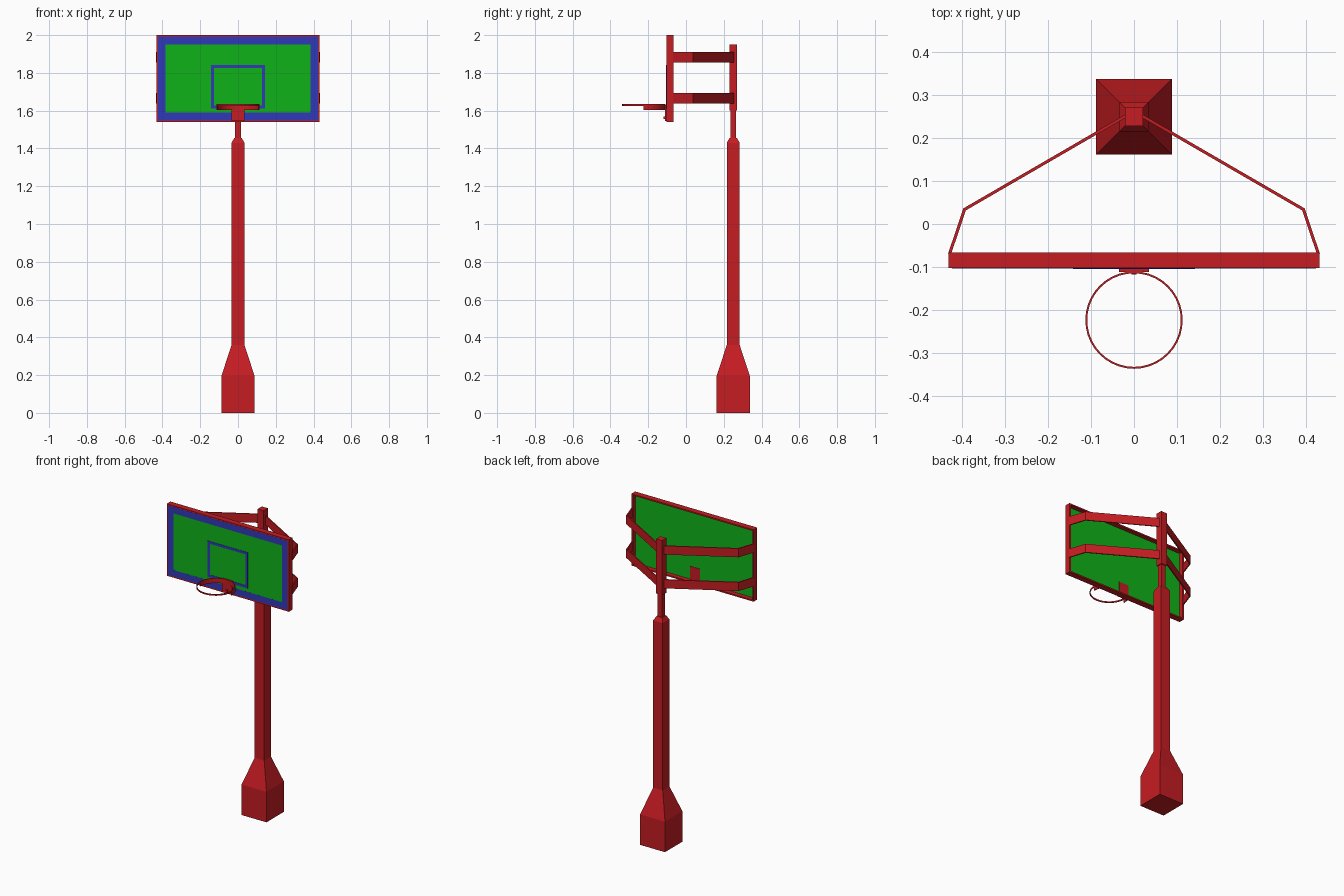
import bpy, bmesh, math

if "Cube" in bpy.data.objects:
    bpy.data.objects.remove(bpy.data.objects["Cube"])


def material(name, rgb):
    m = bpy.data.materials.new(name)
    m.diffuse_color = (*rgb, 1)
    m.use_nodes = True
    m.node_tree.nodes["Principled BSDF"].inputs["Base Color"].default_value = m.diffuse_color
    return m


RED = material("red_paint", (0.56, 0.012, 0.016))
BLUE = material("blue_paint", (0.03, 0.04, 0.48))
GREEN = material("green_paint", (0.005, 0.45, 0.01))


def finish(name, bm, mat):
    bmesh.ops.recalc_face_normals(bm, faces=bm.faces)
    me = bpy.data.meshes.new(name)
    bm.to_mesh(me)
    bm.free()
    me.materials.append(mat)
    ob = bpy.data.objects.new(name, me)
    bpy.context.collection.objects.link(ob)
    return ob


def skin(name, rings, mat, cap=True, closed=False):
    """Bridge a series of equal-sized vertex rings."""
    bm = bmesh.new()
    vs = [[bm.verts.new(p) for p in r] for r in rings]
    n = len(vs[0])
    pairs = list(zip(vs, vs[1:])) + ([(vs[-1], vs[0])] if closed else [])
    for a, b in pairs:
        for i in range(n):
            j = (i + 1) % n
            bm.faces.new((a[i], a[j], b[j], b[i]))
    if cap and not closed:
        bm.faces.new(vs[0])
        bm.faces.new(vs[-1])
    return finish(name, bm, mat)


def square(h, z, y=0.25):
    return [(-h, y - h, z), (h, y - h, z), (h, y + h, z), (-h, y + h, z)]


def rect(hx, z0, z1, y):
    return [(-hx, y, z0), (hx, y, z0), (hx, y, z1), (-hx, y, z1)]


def slab(name, hx, z0, z1, y0, y1, mat):
    return skin(name, [rect(hx, z0, z1, y0), rect(hx, z0, z1, y1)], mat)


def frame(name, hx, z0, z1, w, y0, y1, mat):
    """Rectangular frame with bar width w, running from y0 to y1."""
    inner = (hx - w, z0 + w, z1 - w)
    return skin(name, [rect(hx, z0, z1, y0), rect(hx, z0, z1, y1),
                       rect(*inner, y1), rect(*inner, y0)], mat, closed=True)


def hoop(name, r0, r1, z0, z1, a0, a1, n, closed):
    """Flat band swept round the hoop centre."""
    rings = []
    for i in range(n if closed else n + 1):
        a = a0 + (a1 - a0) * i / n
        c, s = math.cos(a), math.sin(a)
        rings.append([(r * c, -0.224 + r * s, z)
                      for r, z in ((r0, z0), (r1, z0), (r1, z1), (r0, z1))])
    return skin(name, rings, RED, closed=closed)


# Padded post with wide foot, inner pole and top sleeve
skin("post", [square(h, z) for h, z in
              ((0.088, 0), (0.088, 0.195), (0.034, 0.36), (0.034, 1.43),
               (0.02, 1.455))], RED)
skin("inner_pole", [square(0.015, 1.44), square(0.015, 1.62)], RED)
skin("pole_sleeve", [square(0.021, 1.60), square(0.021, 1.95)], RED)

# Backboard: red rim frame, green panel, blue border and target box
frame("board_frame", 0.432, 1.54, 2.0, 0.009, -0.103, -0.066, RED)
slab("board_panel", 0.426, 1.546, 1.994, -0.101, -0.094, GREEN)
frame("board_border", 0.424, 1.548, 1.992, 0.041, -0.1035, -0.100, BLUE)
slab("board_face", 0.383, 1.588, 1.959, -0.1032, -0.100, GREEN)
frame("target_box", 0.142, 1.612, 1.842, 0.016, -0.105, -0.102, BLUE)

# Bent flat arms joining pole and board
for s, side in ((-1, "left"), (1, "right")):
    for z, level in ((1.638, "lower"), (1.854, "upper")):
        bm = bmesh.new()
        path = ((0.012, 0.256), (0.395, 0.034), (0.430, -0.070))
        cols = [[bm.verts.new((s * x, y, z + dz)) for dz in (0, 0.056)]
                for x, y in path]
        for a, b in zip(cols, cols[1:]):
            bm.faces.new((a[0], b[0], b[1], a[1]))
        arm = finish(f"{level}_{side}_arm", bm, RED)
        mod = arm.modifiers.new("thickness", "SOLIDIFY")
        mod.thickness = 0.007
        mod.offset = 0
        mod.use_even_offset = True

# Hoop: full ring, half-ring support band, mounting plate and bolt
hoop("hoop_ring", 0.109, 0.1135, 1.626, 1.635, 0, math.tau, 40, True)
hoop("hoop_support", 0.109, 0.1135, 1.604, 1.628, 0, math.pi, 20, False)
slab("hoop_plate", 0.035, 1.545, 1.632, -0.112, -0.091, RED)
slab("hoop_bolt", 0.006, 1.555, 1.570, -0.118, -0.110, RED)
